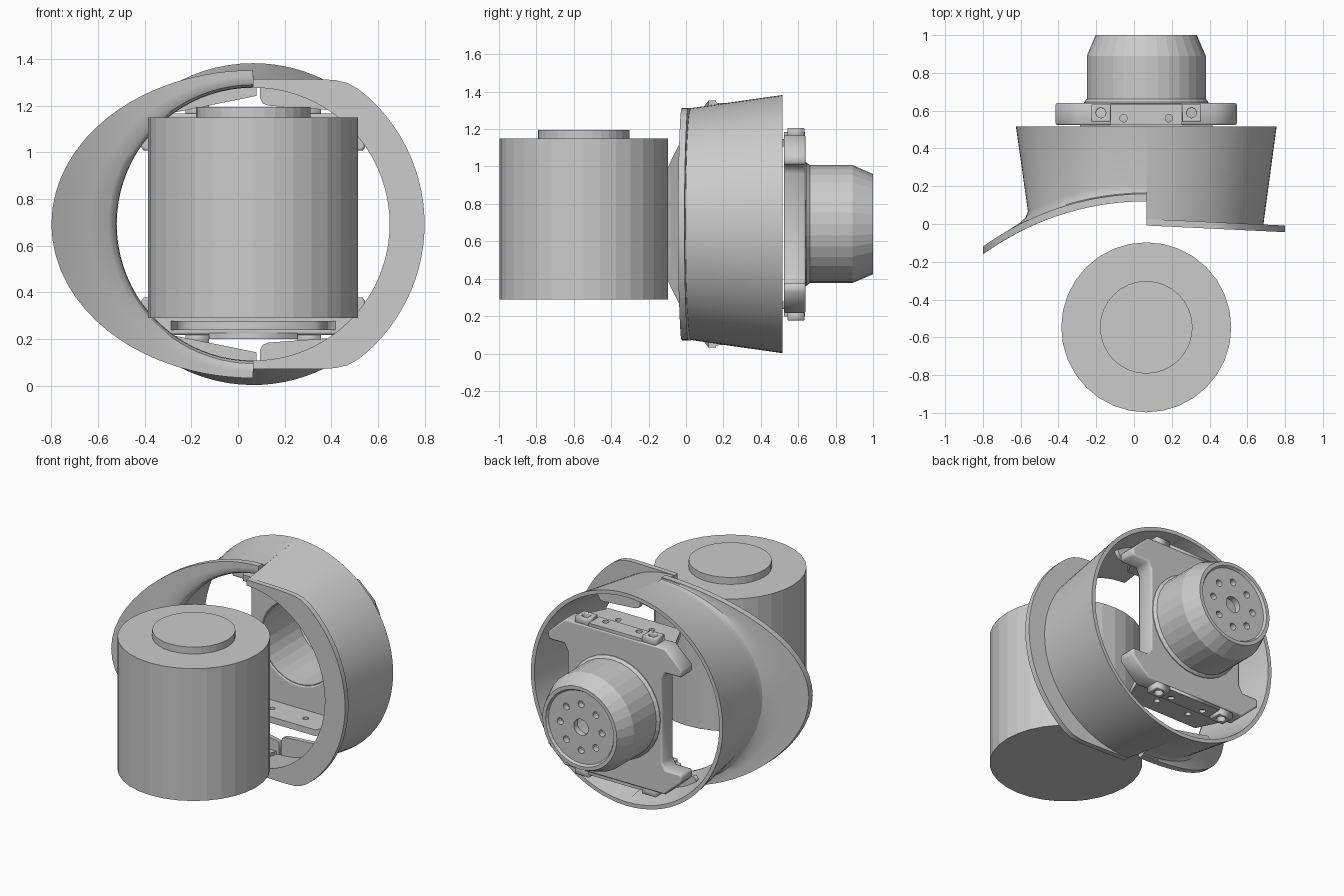
import bpy, bmesh
from math import sin, cos, pi, sqrt, radians, atan2

if "Cube" in bpy.data.objects:
    bpy.data.objects.remove(bpy.data.objects["Cube"])

CX, CZ = 0.065, 0.692      # axis of the ring and hub (runs along y)


def loft(name, sections, closed=False, smooth=True):
    """Join equal closed sections into a solid, capped unless closed."""
    bm = bmesh.new()
    rows = [[bm.verts.new(p) for p in s] for s in sections]
    n = len(rows[0])
    pairs = list(zip(rows, rows[1:])) + ([(rows[-1], rows[0])] if closed else [])
    for a, b in pairs:
        for i in range(n):
            j = (i + 1) % n
            bm.faces.new((a[i], a[j], b[j], b[i]))
    if not closed:
        bm.faces.new(rows[0])
        bm.faces.new(rows[-1])
    bmesh.ops.recalc_face_normals(bm, faces=bm.faces)
    me = bpy.data.meshes.new(name)
    bm.to_mesh(me)
    bm.free()
    ob = bpy.data.objects.new(name, me)
    bpy.context.collection.objects.link(ob)
    if smooth:
        select(ob)
        bpy.ops.object.shade_smooth_by_angle(angle=radians(28))
    return ob


def select(ob):
    bpy.ops.object.select_all(action='DESELECT')
    ob.select_set(True)
    bpy.context.view_layer.objects.active = ob


def polar(a, pts):
    return [(CX + r * cos(a), y, CZ + r * sin(a)) for r, y in pts]


def slab(name, loops, loc, thick, bevel=0.0, upright=True):
    """Flat plate from outline and hole loops; upright plates face y."""
    cu = bpy.data.curves.new(name, 'CURVE')
    cu.dimensions, cu.fill_mode = '2D', 'BOTH'
    cu.extrude, cu.bevel_depth, cu.offset = thick / 2 - bevel, bevel, -bevel
    cu.bevel_resolution = 1
    for loop in loops:
        sp = cu.splines.new('POLY')
        sp.points.add(len(loop) - 1)
        for p, (u, v) in zip(sp.points, loop):
            p.co = (u, v, 0, 1)
        sp.use_cyclic_u = True
    ob = bpy.data.objects.new(name, cu)
    bpy.context.collection.objects.link(ob)
    ob.location = loc
    if upright:
        ob.rotation_euler = (pi / 2, 0, 0)
    select(ob)
    bpy.ops.object.convert(target='MESH')
    return bpy.context.object


def circle(u, v, r, n=16):
    return [(u + r * cos(2 * pi * i / n), v + r * sin(2 * pi * i / n)) for i in range(n)]


def rect(u, v):
    return [(-u, -v), (u, -v), (u, v), (-u, v)]


def cylinder(name, r, z0, z1, x, y):
    bpy.ops.mesh.primitive_cylinder_add(vertices=32, radius=r, depth=z1 - z0,
                                        location=(x, y, (z0 + z1) / 2))
    bpy.context.object.name = name


# Front drum with its raised cap
cylinder("front_drum", 0.45, 0.29, 1.15, CX, -0.547)
cylinder("drum_cap", 0.245, 1.14, 1.195, CX, -0.547)


# Left half of the ring: flared flange following a wide cylinder
def left_section(a):
    c, s = cos(a), sin(a)
    f = lambda r: -1.356 + sqrt(1.476 ** 2 - (r * c) ** 2)
    re = 1 / sqrt((c / 0.865) ** 2 + (s / 0.66) ** 2)
    pts = [(0.665, 0.515), (0.585, f(0.585) + 0.06), (0.588, f(0.588) + 0.03),
           (0.598, f(0.598) + 0.01), (0.62, f(0.62))]
    pts += [(0.62 + (re - 0.62) * t, f(0.62 + (re - 0.62) * t)) for t in (0.33, 0.67, 1)]
    y = f(0.62) + 0.085
    rs = 0.617 + 0.142 * y
    k = re - rs
    pts += [(re, f(re) + 0.04)]
    pts += [(rs + k * t, f(rs + k * t) + d) for t, d in ((0.55, 0.04), (0.2, 0.045), (0.05, 0.06))]
    pts += [(rs, y), (0.69, 0.515)]
    return polar(a, pts)


loft("ring_left_flared", [left_section(pi / 2 + pi * i / 40) for i in range(41)])


# Right half of the ring: flat, slightly raked flange
def right_section(a):
    c, s = cos(a), sin(a)
    g = lambda r: -0.008 - 0.048 * r * c
    ro = (0.735 ** -40 + (0.622 / max(abs(s), 0.1)) ** -40) ** (-1 / 40)
    return polar(a, [(0.665, 0.515), (0.585, g(0.585)), (ro, g(ro)), (ro, g(ro) + 0.035),
                     (0.62, g(0.62) + 0.035), (0.69, 0.515)])


loft("ring_right_flat", [right_section(-pi / 2 + pi * i / 48) for i in range(49)])

# Rear mounting plate with four corner arms
quarter = [(0.34, 0.27), (0.365, 0.315), (0.47, 0.315), (0.48, 0.33), (0.48, 0.365), (0.36, 0.475)]
outline = quarter + [(-u, v) for u, v in quarter[::-1]]
outline += [(-u, -v) for u, v in quarter] + [(u, -v) for u, v in quarter[::-1]]
slab("mounting_plate", [outline, circle(0, 0, 0.265, 32)], (CX, 0.582, CZ), 0.116, 0.01)

for side, word in ((1, "top"), (-1, "bottom")):
    # Shelf reaching forward into the ring, and the centre pad
    shelf = [(-0.36, 0.11), (0.36, 0.11), (0.26, -0.1), (-0.26, -0.1)]
    slab(word + "_shelf", [shelf, circle(-0.12, 0, 0.018), circle(0.12, 0, 0.018)],
         (CX, 0.43, CZ + side * 0.435), 0.04, 0, False)
    slab(word + "_pad", [rect(0.19, 0.055), circle(-0.12, -0.02, 0.02), circle(0.12, -0.02, 0.02)],
         (CX, 0.58, CZ + side * 0.478), 0.03, 0, False)
    # Screw lugs
    for lr in (-1, 1):
        slab(word + "_lug", [rect(0.05, 0.045), circle(0, 0, 0.026)],
             (CX + lr * 0.24, 0.588, CZ + side * 0.49), 0.05, 0.005, False)
    # Webs between the ring wall and a slanted inner edge
    edges = {"left": [(0.015, 0.61), (0.015, 0.55), (-0.355, 0.475)],
             "right": [(0.315, 0.49), (0.065, 0.508), (0.04, 0.518), (0.03, 0.54), (0.03, 0.61)]}
    for lr, pts in edges.items():
        a0, a1 = atan2(pts[-1][1], pts[-1][0]), atan2(pts[0][1], pts[0][0])
        arc = [(0.635 * cos(a0 + (a1 - a0) * i / 8), 0.635 * sin(a0 + (a1 - a0) * i / 8))
               for i in range(9)]
        slab(word + "_web_" + lr, [[(u, side * v) for u, v in pts + arc]], (CX, 0.32, CZ), 0.03)

# Hollow hub with tapered end
hub = [(0.33, 0.63), (0.33, 0.645), (0.315, 0.662), (0.315, 0.89), (0.268, 1.0), (0.245, 1.0),
       (0.235, 0.985), (0.235, 0.92), (0.262, 0.89), (0.262, 0.53), (0.28, 0.53), (0.28, 0.63)]
loft("hub", [polar(2 * pi * i / 32, hub) for i in range(32)], closed=True, smooth=False)

# Drilled end disc
holes = [circle(0.15 * cos(pi / 4 * i), 0.15 * sin(pi / 4 * i), 0.022, 12) for i in range(8)]
slab("hub_end_disc", [circle(0, 0, 0.236, 32), circle(0, 0, 0.052, 20)] + holes,
     (CX, 0.965, CZ), 0.04)
